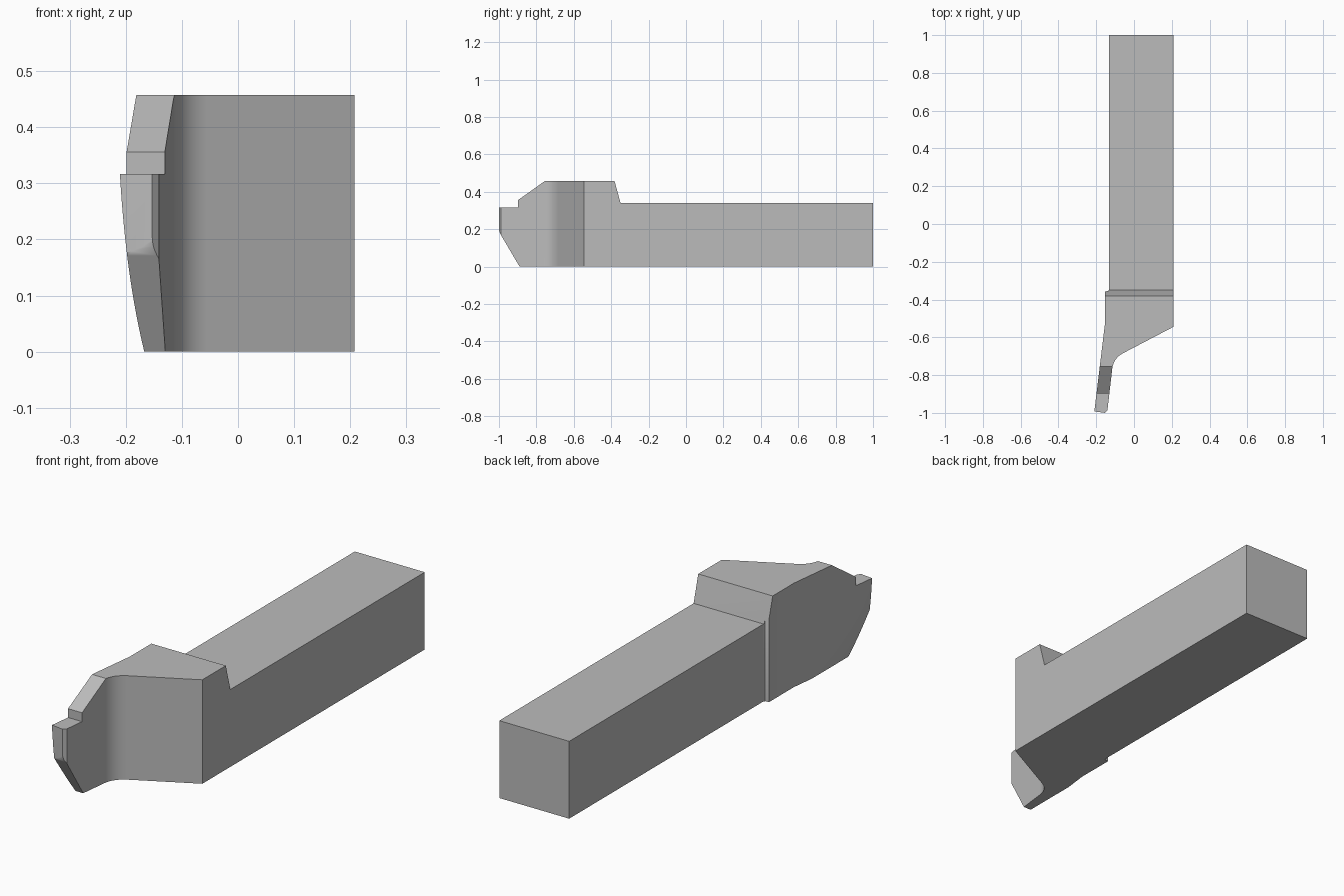
import bpy, bmesh, math
from mathutils import Vector

if "Cube" in bpy.data.objects:
    bpy.data.objects.remove(bpy.data.objects["Cube"], do_unlink=True)

# Single bare-metal grey
steel = bpy.data.materials.new("steel grey")
steel.use_nodes = True
grey = (0.5, 0.5, 0.5, 1)
steel.diffuse_color = grey
steel.node_tree.nodes["Principled BSDF"].inputs["Base Color"].default_value = grey


def prism(name, profile, axis, start, end):
    """Extrude a closed 2D profile along one axis (0 = x, 1 = y, 2 = z)."""
    bm = bmesh.new()
    verts = []
    for p in profile:
        co = list(p)
        co.insert(axis, start)
        verts.append(bm.verts.new(co))
    face = bm.faces.new(verts)
    grown = bmesh.ops.extrude_face_region(bm, geom=[face])
    shift = Vector((0, 0, 0))
    shift[axis] = end - start
    moved = [g for g in grown["geom"] if isinstance(g, bmesh.types.BMVert)]
    bmesh.ops.translate(bm, verts=moved, vec=shift)
    bmesh.ops.recalc_face_normals(bm, faces=bm.faces)
    mesh = bpy.data.meshes.new(name)
    bm.to_mesh(mesh)
    bm.free()
    obj = bpy.data.objects.new(name, mesh)
    obj.data.materials.append(steel)
    bpy.context.collection.objects.link(obj)
    return obj


def rounded(a, corner, b, steps):
    """Points of a soft curve from a to b around a corner."""
    a, c, b = Vector(a), Vector(corner), Vector(b)
    out = []
    for i in range(steps + 1):
        t = i / steps
        out.append(tuple(a * (1 - t) ** 2 + c * 2 * t * (1 - t) + b * t * t))
    return out


# Plan outline: shank, wide head, filleted wall and slanted narrow blade
plan = [(-0.132, 1), (-0.132, -0.345), (-0.136, -0.355), (-0.154, -0.357),
        (-0.154, -0.53), (-0.21, -0.992), (-0.153, -1), (-0.141, -0.988)]
plan += rounded((-0.115, -0.765), (-0.108, -0.71), (-0.056, -0.683), 14)
plan += [(0.208, -0.545), (0.208, 1)]
body = prism("tool_body", plan, 2, -0.1, 0.6)

# Side outline: raised head, stepped blade tip and sloped underside
side = [(1.1, 0), (1.1, 0.34), (-0.35, 0.34), (-0.382, 0.457),
        (-0.755, 0.457), (-0.897, 0.356), (-0.897, 0.317), (-1.1, 0.317)]
side += [(-1.1, 0.205)]
side += rounded((-1, 0.205), (-1, 0.187), (-0.991, 0.171), 4)
side += [(-0.89, 0)]
side_cutter = prism("side_outline_cutter", side, 0, -0.5, 0.5)

# Front outline: curved clearance under the outer side of the blade
front = [(0.4, -0.1), (-0.15, -0.1)]
front += rounded((-0.167, 0), (-0.2, 0.135), (-0.2105, 0.317), 14)
front += [(-0.23, 0.6), (0.4, 0.6)]
front_cutter = prism("clearance_cutter", front, 1, -1.2, 1.2)

# Keep only the volume shared by the three outlines
bpy.ops.object.select_all(action="DESELECT")
body.select_set(True)
bpy.context.view_layer.objects.active = body
for cutter in (side_cutter, front_cutter):
    cutter.hide_render = True
    mod = body.modifiers.new("trim", "BOOLEAN")
    mod.operation = "INTERSECT"
    mod.solver = "EXACT"
    mod.object = cutter
    bpy.ops.object.modifier_apply(modifier=mod.name)
    bpy.data.objects.remove(cutter, do_unlink=True)

# Smooth the fillet and clearance, keep machined edges crisp
bpy.ops.object.shade_smooth_by_angle(angle=math.radians(25))
weighted = body.modifiers.new("flat_walls", "WEIGHTED_NORMAL")
weighted.keep_sharp = True
